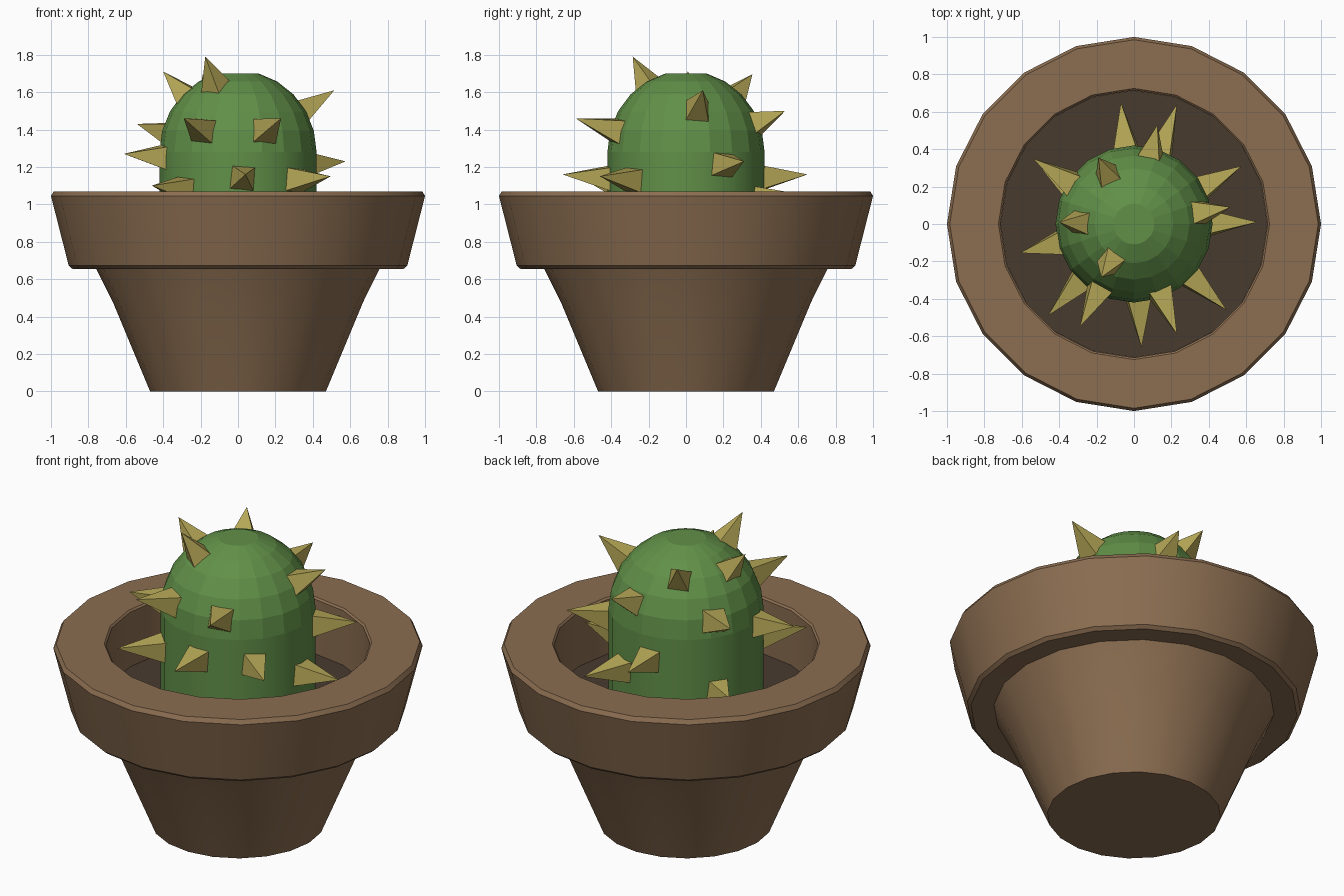
import bpy, bmesh, math
from mathutils import Vector, Matrix

SIDES = 20

cube = bpy.data.objects.get("Cube")
if cube:
    bpy.data.objects.remove(cube, do_unlink=True)


def material(name, rgb):
    mat = bpy.data.materials.new(name)
    mat.use_nodes = True
    color = (*rgb, 1)
    mat.diffuse_color = color
    bsdf = mat.node_tree.nodes["Principled BSDF"]
    bsdf.inputs["Base Color"].default_value = color
    bsdf.inputs["Roughness"].default_value = 0.8
    return mat


def add_object(name, bm, mat):
    bmesh.ops.recalc_face_normals(bm, faces=bm.faces)
    mesh = bpy.data.meshes.new(name)
    bm.to_mesh(mesh)
    bm.free()
    mesh.materials.append(mat)
    obj = bpy.data.objects.new(name, mesh)
    bpy.context.collection.objects.link(obj)
    return obj


def lathe(name, profile, mat):
    """Revolve (radius, height) points around z and cap both ends."""
    bm = bmesh.new()
    rings = []
    for r, z in profile:
        rings.append([bm.verts.new((r * math.cos(a), r * math.sin(a), z))
                      for a in (math.tau * i / SIDES for i in range(SIDES))])
    for low, high in zip(rings, rings[1:]):
        for i in range(SIDES):
            j = (i + 1) % SIDES
            bm.faces.new((low[i], low[j], high[j], high[i]))
    bm.faces.new(rings[0][::-1])
    bm.faces.new(rings[-1])
    return add_object(name, bm, mat)


def smooth(obj, degrees=30):
    bpy.ops.object.select_all(action='DESELECT')
    obj.select_set(True)
    bpy.context.view_layer.objects.active = obj
    bpy.ops.object.shade_smooth_by_angle(angle=math.radians(degrees))


clay = material("clay brown", (0.26, 0.155, 0.082))
earth = material("dark soil", (0.066, 0.043, 0.028))
green = material("cactus green", (0.12, 0.28, 0.065))
straw = material("spine yellow", (0.47, 0.39, 0.095))

# Pot: tapered body, thick overhanging rim with eased edges, hollow top
pot = lathe("pot", [(0.47, 0), (0.67, 0.48), (0.76, 0.66), (0.885, 0.655),
                    (0.905, 0.672), (1.0, 1.045), (0.985, 1.07),
                    (0.725, 1.07), (0.715, 1.06), (0.715, 0.70)], clay)
smooth(pot)

# Soil disc filling the pot
lathe("soil", [(0.714, 0.69), (0.714, 0.735)], earth)

# Cactus: straight trunk with a rounded, faceted crown
RADIUS, SHOULDER = 0.42, 1.28
profile = [(RADIUS, 0.70)]
for k in range(6):
    a = math.radians(15 * k)
    profile.append((RADIUS * math.cos(a), SHOULDER + 0.435 * math.sin(a)))
cactus = lathe("cactus", profile, green)
smooth(cactus)
for face in cactus.data.polygons:
    if face.center.z > SHOULDER:
        face.use_smooth = False

# Spines: four-sided spikes given by their tips, growing out of the surface
tips = [(-0.07, 0.65, 1.16), (0.23, 0.64, 1.05), (0.125, 0.53, 1.5),
        (0.575, 0.31, 1.23), (0.515, 0.09, 1.61), (0.66, 0.01, 1.02),
        (0.495, -0.46, 1.15), (0.23, -0.59, 1.46), (0.04, -0.66, 1.16),
        (-0.29, -0.55, 1.46), (-0.46, -0.49, 1.1), (-0.61, -0.155, 1.27),
        (-0.54, 0.35, 1.43), (-0.40, 0.01, 1.71), (-0.19, 0.355, 1.695),
        (-0.175, -0.285, 1.79), (-0.49, 0.29, 0.98)]
bm = bmesh.new()
for tip in map(Vector, tips):
    anchor = Vector((0, 0, min(SHOULDER, tip.z - 0.05)))
    out = tip - anchor
    length = out.length - 0.38
    middle = anchor + out.normalized() * (0.38 + length / 2)
    place = (Matrix.Translation(middle)
             @ out.to_track_quat('Z', 'Y').to_matrix().to_4x4()
             @ Matrix.Rotation(math.radians(40), 4, 'Z'))
    bmesh.ops.create_cone(bm, cap_ends=True, segments=4, radius1=0.098,
                          radius2=0, depth=length, matrix=place)
bmesh.ops.remove_doubles(bm, verts=bm.verts, dist=0.0001)
add_object("spines", bm, straw)
